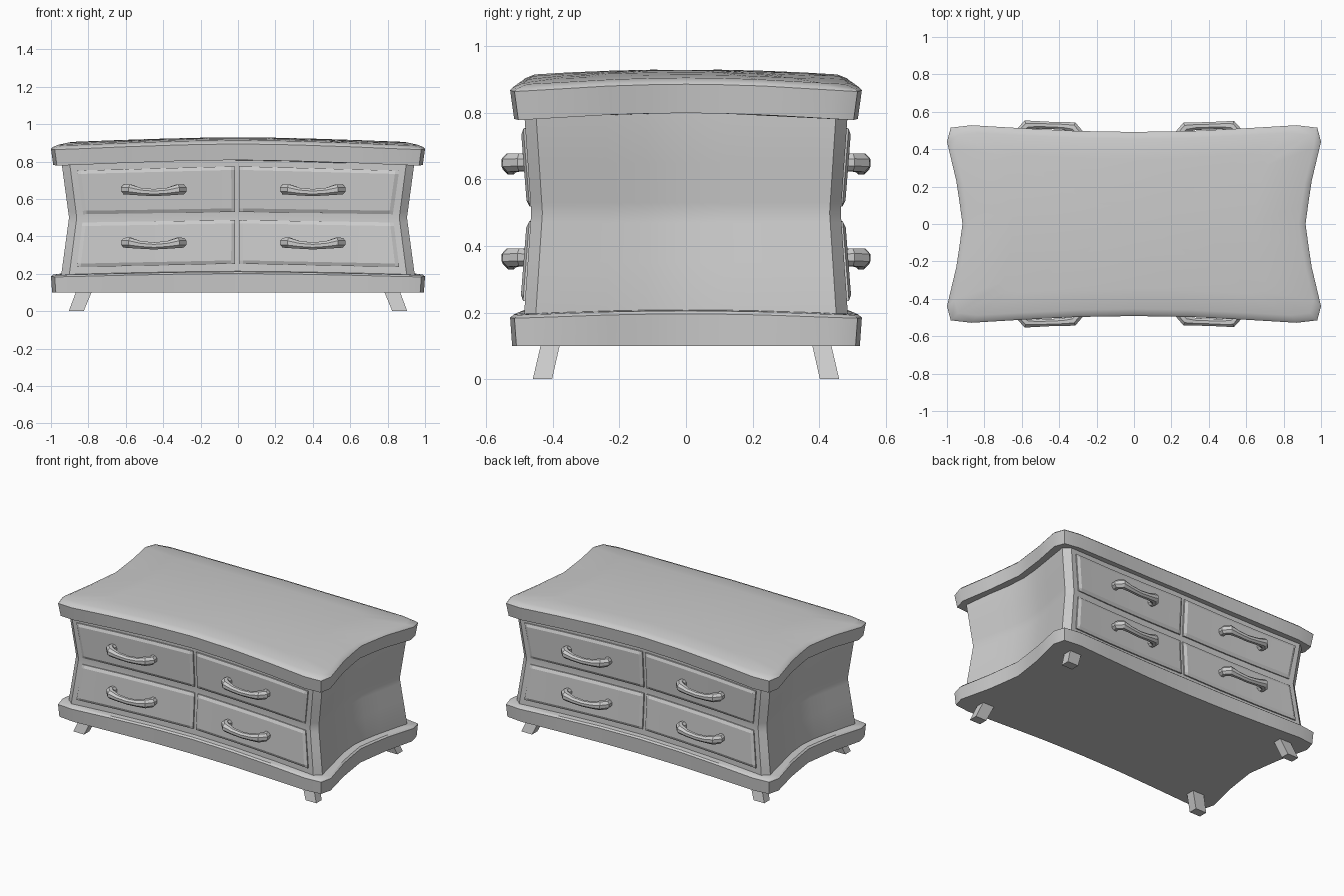
import bpy, bmesh, math

if "Cube" in bpy.data.objects:
    bpy.data.objects.remove(bpy.data.objects["Cube"])


def finish(name, verts, faces, angle=35):
    bm = bmesh.new()
    vs = [bm.verts.new(v) for v in verts]
    for f in faces:
        bm.faces.new([vs[i] for i in f])
    bmesh.ops.holes_fill(bm, edges=bm.edges[:], sides=0)
    bmesh.ops.recalc_face_normals(bm, faces=bm.faces[:])
    me = bpy.data.meshes.new(name)
    bm.to_mesh(me)
    bm.free()
    ob = bpy.data.objects.new(name, me)
    bpy.context.collection.objects.link(ob)
    bpy.ops.object.select_all(action='DESELECT')
    ob.select_set(True)
    bpy.context.view_layer.objects.active = ob
    bpy.ops.object.shade_smooth_by_angle(angle=math.radians(angle))
    return ob


def loft(name, rings, angle=35):
    n = len(rings[0])
    faces = [(r * n + i, r * n + (i + 1) % n, (r + 1) * n + (i + 1) % n, (r + 1) * n + i)
             for r in range(len(rings) - 1) for i in range(n)]
    return finish(name, [v for r in rings for v in r], faces, angle)


def full_outline(q):
    """Mirror a quarter outline (from x=0 to y=0) into a closed loop."""
    half = q + [(x, -y) for x, y in q[-2::-1]]
    return half + [(-x, y) for x, y in half[-2:0:-1]]


def crown(x, y):
    return 0.03 * (1 - min(1, abs(x)) ** 1.5) + 0.02 * (1 - (y / 0.525) ** 2)


def pinch(z):
    return 1 - 0.042 * max(0, 1 - abs(z - 0.5) / 0.29)


def front_y(x, z):
    return (0.45 + 0.035 * (x / 0.9) ** 2) * pinch(z)


# Top and base slabs: waisted outline, profile of (inset, height, crown amount)
slab = full_outline([(0, .492), (.3, .497), (.6, .512), (.87, .528), (.98, .515),
                     (1.0, .44), (.95, .23), (.932, .11), (.917, 0)])


def slab_ring(inset, z, c):
    pts = [(x * (1 - inset), y * (1 - inset / .525)) for x, y in slab]
    return [(x, y, z + c * crown(x, y)) for x, y in pts]


top = [slab_ring(*p) for p in [(.012, .775, 1), (0, .862, 1), (.008, .87, 1), (.04, .88, 1)]]
for s in (.7, .45, .2):
    top.append([(x * s, y * s, .88 + crown(x * s, y * s)) for x, y in slab])
loft("top_slab", top)
loft("base_slab", [slab_ring(*p) for p in
                   [(.006, .1, 0), (0, .182, .6), (.012, .191, .6), (.06, .193, .6)]])

# Body, pinched at mid height
body = full_outline([(x, front_y(x, .9)) for x in (0, .3, .6, .9)] +
                    [(.943, .45), (.9, .24), (.876, .12), (.865, 0)])
loft("body", [[(x * pinch(z), y * pinch(z), z) for x, y in body]
              for z in (.15, .21, .35, .47, .5, .53, .65, .79, .83)], 30)


# Drawer fronts: raised bevelled panels following the curved front and back
def drawer(name, corners, side):
    (x0, z0), (x1, z1), (x2, z2), (x3, z3) = corners  # BL, BR, TR, TL
    us = [0, 0, .024, .35, .67, .976, 1, 1]
    vs = [0, 0, .08, .92, 1, 1]
    nu, nv = len(us), len(vs)
    verts = []
    for i, u in enumerate(us):
        for j, v in enumerate(vs):
            x = (x0 * (1 - u) + x1 * u) * (1 - v) + (x3 * (1 - u) + x2 * u) * v
            z = (z0 * (1 - u) + z1 * u) * (1 - v) + (z3 * (1 - u) + z2 * u) * v
            d = (-.015, .009, .018)[min(i, nu - 1 - i, j, nv - 1 - j, 2)]
            verts.append((x, side * (front_y(x, z) + d), z))
    faces = [(i * nv + j, (i + 1) * nv + j, (i + 1) * nv + j + 1, i * nv + j + 1)
             for i in range(nu - 1) for j in range(nv - 1)]
    finish(name, verts, faces, 15)


# Handles: sagging eight-sided pulls, thicker near the ends
def handle(name, cx, cz, side):
    path = [(-.145, -.005, .006, 1.0), (-.15, .03, .006, 1.1), (-.125, .058, .005, 1.15),
            (-.07, .063, -.006, .85), (0, .063, -.011, .8)]
    path += [(-x, d, z, r) for x, d, z, r in path[-2::-1]]
    pts = [(cx + x, side * (front_y(cx + x, cz) + .015 + d), cz + z, r * .026)
           for x, d, z, r in path]
    rings = []
    for k, (x, y, z, r) in enumerate(pts):
        a, b = pts[max(k - 1, 0)], pts[min(k + 1, len(pts) - 1)]
        tx, ty = b[0] - a[0], b[1] - a[1]
        l = math.hypot(tx, ty)
        ring = []
        for s in range(8):
            t = math.tau * (s + .5) / 8
            ring.append((x - ty / l * r * math.cos(t), y + tx / l * r * math.cos(t),
                         z + r * math.sin(t)))
        rings.append(ring)
    loft(name, rings, 30)


rows = {"upper": ((.53, .775), (.518, .752), (.828, .862), .645),
        "lower": ((.253, .488), (.235, .474), (.862, .832), .36)}
for face, side in (("front", -1), ("back", 1)):
    for row, (zi, zo, xo, hz) in rows.items():
        left = [(-xo[0], zo[0]), (-.016, zi[0]), (-.016, zi[1]), (-xo[1], zo[1])]
        right = [(.006, zi[0]), (xo[0], zo[0]), (xo[1], zo[1]), (.006, zi[1])]
        drawer(f"{face}_{row}_left_drawer", left, side)
        drawer(f"{face}_{row}_right_drawer", right, side)
        handle(f"{face}_{row}_left_handle", -.45, hz, side)
        handle(f"{face}_{row}_right_handle", .4, hz, side)

# Splayed square legs
for sx in (-1, 1):
    for sy in (-1, 1):
        rings = [[(sx * x, sy * y, z) for x, y in ((a, c), (b, c), (b, d), (a, d))]
                 for a, b, c, d, z in ((.825, .905, .402, .46, 0), (.775, .86, .375, .432, .12))]
        loft(f"{'front' if sy < 0 else 'back'}_{'left' if sx < 0 else 'right'}_leg", rings)
